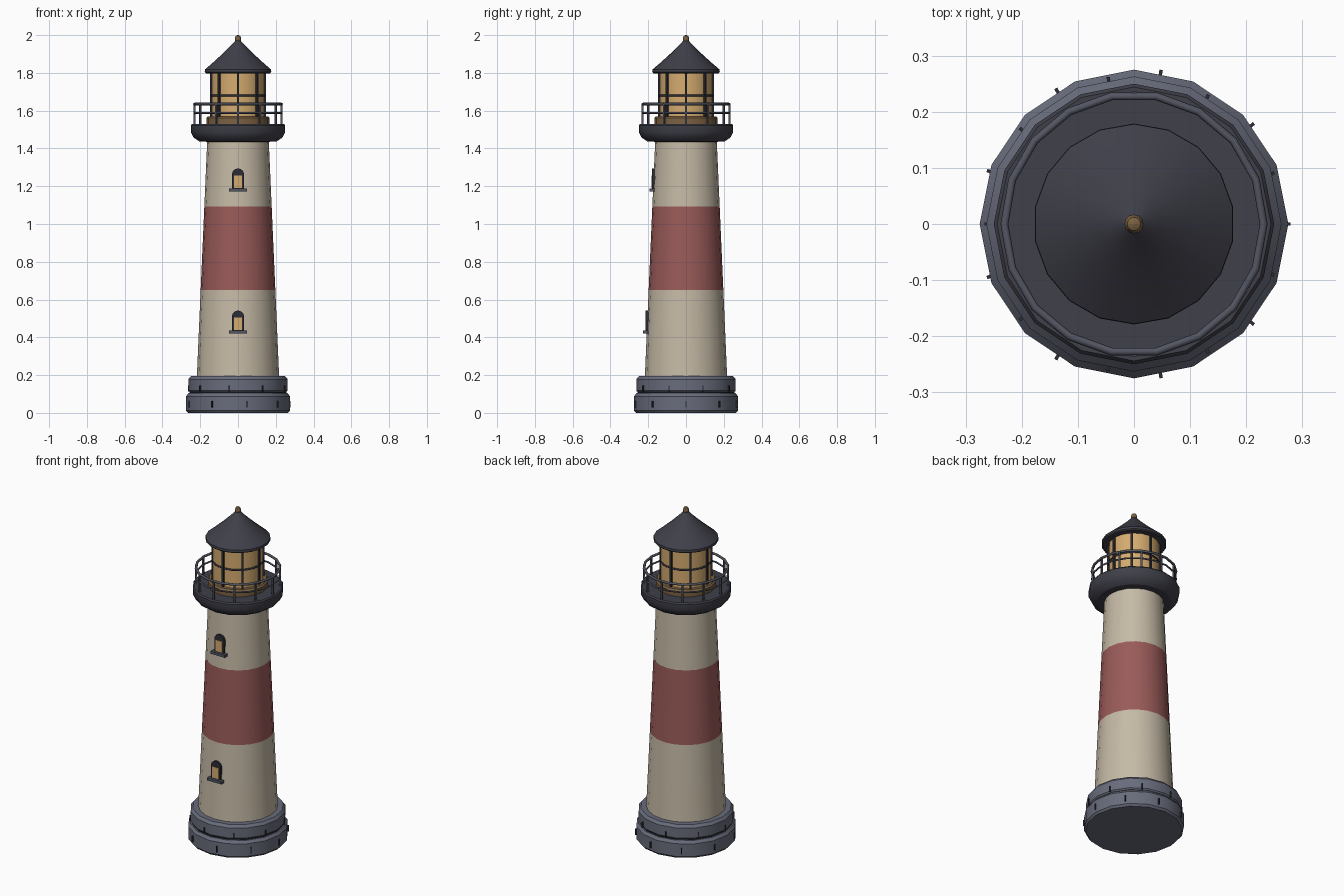
import bpy, bmesh
from math import sin, cos, pi, radians
from mathutils import Matrix

if "Cube" in bpy.data.objects:
    bpy.data.objects.remove(bpy.data.objects["Cube"], do_unlink=True)


def material(name, *rgb):
    m = bpy.data.materials.new(name)
    m.use_nodes = True
    m.diffuse_color = (*rgb, 1)
    m.node_tree.nodes["Principled BSDF"].inputs["Base Color"].default_value = (*rgb, 1)
    return m


CREAM = material("cream plaster", .56, .49, .38)
RED = material("faded red", .32, .105, .10)
STONE = material("grey stone", .14, .15, .20)
ROOF = material("dark slate", .05, .05, .068)
IRON = material("railing iron", .085, .09, .12)
TRIM = material("black trim", .025, .026, .035)
AMBER = material("amber glass", .66, .41, .16)
BRONZE = material("bronze", .20, .12, .055)


def finish(name, bm, *mats):
    bmesh.ops.recalc_face_normals(bm, faces=bm.faces)
    mesh = bpy.data.meshes.new(name)
    bm.to_mesh(mesh)
    bm.free()
    ob = bpy.data.objects.new(name, mesh)
    bpy.context.collection.objects.link(ob)
    for m in mats:
        mesh.materials.append(m)
    bpy.ops.object.select_all(action="DESELECT")
    ob.select_set(True)
    bpy.context.view_layer.objects.active = ob
    bpy.ops.object.shade_smooth_by_angle(angle=radians(32))
    return ob


def lathe(name, profile, sides, *mats, band=None):
    """Turn (radius, height) points about z; faces inside band get the second material."""
    bm = bmesh.new()
    rings = []
    for r, z in profile:
        angles = [pi / 2 + 2 * pi * i / sides for i in range(sides)]
        rings.append([bm.verts.new((r * cos(a), r * sin(a), z)) for a in angles])
    for low, high in zip(rings, rings[1:]):
        for i in range(sides):
            j = (i + 1) % sides
            bm.faces.new((low[i], low[j], high[j], high[i]))
    bm.faces.new(rings[0])
    bm.faces.new(rings[-1])
    if band:
        for f in bm.faces:
            f.material_index = int(band[0] < f.calc_center_median().z < band[1])
    return finish(name, bm, *mats)


def box_ring(name, count, radius, z0, z1, depth, width, mat, start=0):
    """Upright boxes spaced evenly round the axis."""
    bm = bmesh.new()
    for i in range(count):
        turn = Matrix.Rotation(radians(start) + 2 * pi * i / count, 4, "Z")
        place = Matrix.Translation((radius, 0, (z0 + z1) / 2))
        size = Matrix.Diagonal((depth, width, z1 - z0, 1))
        bmesh.ops.create_cube(bm, size=1, matrix=turn @ place @ size)
    return finish(name, bm, mat)


def hoop(name, radius, z, tube, mat, sides):
    bpy.ops.mesh.primitive_torus_add(major_radius=radius, minor_radius=tube, location=(0, 0, z),
                                     major_segments=sides, minor_segments=8)
    ob = bpy.context.object
    ob.name = name
    ob.data.materials.append(mat)
    bpy.ops.object.shade_smooth_by_angle(angle=radians(50))


def prism(name, outline, y0, y1, mat):
    """Extrude an (x, z) outline from y0 to y1."""
    bm = bmesh.new()
    face = bm.faces.new([bm.verts.new((x, y0, z)) for x, z in outline])
    out = bmesh.ops.extrude_face_region(bm, geom=[face])["geom"]
    verts = [v for v in out if isinstance(v, bmesh.types.BMVert)]
    bmesh.ops.translate(bm, verts=verts, vec=(0, y1 - y0, 0))
    return finish(name, bm, mat)


def rect(w, z0, z1):
    return [(-w, z0), (w, z0), (w, z1), (-w, z1)]


# Stone footing: two courses with a dark joint between, and upright joints
lathe("lower_course", [(.265, 0), (.275, .012), (.275, .088), (.263, .104)], 16, STONE)
lathe("course_joint", [(.256, .1), (.256, .115)], 16, TRIM)
lathe("upper_course", [(.256, .11), (.263, .118), (.263, .178), (.25, .194)], 16, STONE)
box_ring("lower_stone_joints", 9, .272, .028, .064, .014, .006, TRIM)
box_ring("upper_stone_joints", 9, .26, .113, .146, .012, .006, TRIM, start=20)


# Tapered tower with a painted band
def tower_radius(z):
    return .218 - .055 * (z - .19) / 1.25


lathe("tower", [(tower_radius(z), z) for z in (.18, .65, 1.092, 1.45)], 20,
      CREAM, RED, band=(.65, 1.092))

# Arched windows on the front
for label, z in (("lower", .42), ("upper", 1.172)):
    wall = tower_radius(z + .06)
    arch = [(.032 * cos(pi * i / 8), z + .09 + .032 * sin(pi * i / 8)) for i in range(9)]
    frame = [(-.032, z), (.032, z)] + arch
    prism(label + "_window_frame", frame, -wall + .02, -wall - .008, TRIM)
    prism(label + "_window_glass", rect(.022, z + .018, z + .086),
          -wall - .004, -wall - .01, AMBER)
    prism(label + "_window_sill", rect(.047, z, z + .016), -wall + .02, -wall - .022, IRON)

# Gallery deck
lathe("gallery_deck", [(.16, 1.435), (.205, 1.437), (.235, 1.458), (.25, 1.487),
                       (.25, 1.522), (.244, 1.53)], 16, ROOF)

# Railing
box_ring("railing_posts", 12, .231, 1.525, 1.637, .01, .01, IRON)
hoop("top_rail", .231, 1.635, .007, IRON, 18)
hoop("middle_rail", .231, 1.588, .005, IRON, 18)

# Lantern room
lathe("lantern_sill", [(.168, 1.525), (.168, 1.56), (.16, 1.57)], 16, BRONZE)
lathe("lantern_glass", [(.14, 1.56), (.14, 1.81)], 16, AMBER)
box_ring("lantern_bars", 8, .14, 1.565, 1.81, .014, .012, TRIM)
hoop("lantern_crossbar", .139, 1.68, .006, TRIM, 16)

# Roof and finial
lathe("roof", [(.172, 1.798), (.179, 1.804), (.178, 1.818), (.14, 1.85), (.09, 1.895),
               (.045, 1.938), (.013, 1.972)], 18, ROOF)
lathe("finial", [(.01, 1.96), (.016, 1.972), (.017, 1.983), (.012, 1.995), (.003, 2)],
      12, BRONZE)
